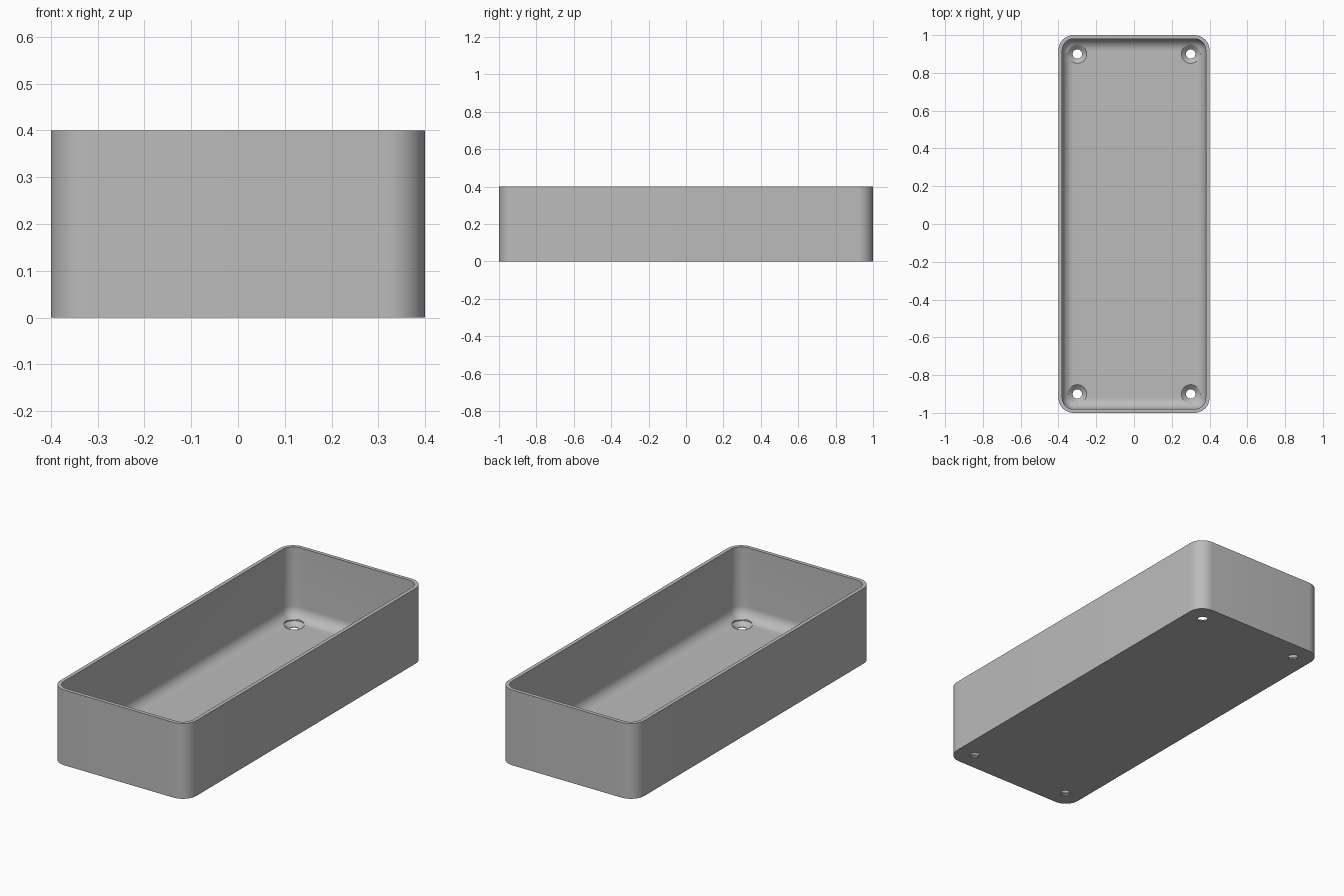
import bpy, bmesh, math

cube = bpy.data.objects.get("Cube")
if cube:
    bpy.data.objects.remove(cube)

HALF_X, HALF_Y, HEIGHT = 0.4, 1.0, 0.4
WALL, FLOOR = 0.02, 0.025
CORNER = 0.08
FILLET = CORNER - WALL

grey = bpy.data.materials.new("plain grey")
grey.use_nodes = True
grey.diffuse_color = (0.5, 0.5, 0.5, 1)
grey.node_tree.nodes["Principled BSDF"].inputs["Base Color"].default_value = (0.5, 0.5, 0.5, 1)


def rounded_ring(bm, inset, z, steps=12):
    """Rounded rectangle, sharing its corner centres with the outer wall."""
    radius = CORNER - inset
    ring = []
    for k, (sx, sy) in enumerate([(1, 1), (-1, 1), (-1, -1), (1, -1)]):
        for i in range(steps + 1):
            a = math.pi / 2 * (k + i / steps)
            ring.append(bm.verts.new((sx * (HALF_X - CORNER) + radius * math.cos(a),
                                      sy * (HALF_Y - CORNER) + radius * math.sin(a), z)))
    return ring


def loft(bm, rings):
    """Closed solid through a stack of rings."""
    for a, b in zip(rings, rings[1:]):
        for i in range(len(a)):
            j = (i + 1) % len(a)
            bm.faces.new((a[i], a[j], b[j], b[i]))
    bm.faces.new(rings[0][::-1])
    bm.faces.new(rings[-1])


def finish(bm, name):
    bmesh.ops.remove_doubles(bm, verts=bm.verts, dist=0.0001)
    bmesh.ops.recalc_face_normals(bm, faces=bm.faces)
    mesh = bpy.data.meshes.new(name)
    bm.to_mesh(mesh)
    bm.free()
    mesh.materials.append(grey)
    obj = bpy.data.objects.new(name, mesh)
    bpy.context.collection.objects.link(obj)
    return obj


# Open tray: outer wall, rim, inner wall and a rounded edge down to the floor
bm = bmesh.new()
rings = [rounded_ring(bm, 0, 0), rounded_ring(bm, 0, HEIGHT), rounded_ring(bm, WALL, HEIGHT)]
for i in range(11):
    t = math.pi / 2 * i / 10
    rings.append(rounded_ring(bm, WALL + FILLET * (1 - math.cos(t)),
                              FLOOR + FILLET * (1 - math.sin(t))))
loft(bm, rings)
tray = finish(bm, "tray")

# Countersunk screw holes near the corners
bm = bmesh.new()
profile = [(0.025, -0.05), (0.025, 0.003), (0.05, FLOOR + 0.0005), (0.05, 0.15)]
for x in (-0.3, 0.3):
    for y in (-0.9, 0.9):
        loft(bm, [[bm.verts.new((x + r * math.cos(a), y + r * math.sin(a), z))
                   for a in (math.tau * i / 40 for i in range(40))] for r, z in profile])
cutter = finish(bm, "screw_hole_cutter")
cutter.hide_render = True

cut = tray.modifiers.new("screw holes", 'BOOLEAN')
cut.operation = 'DIFFERENCE'
cut.solver = 'EXACT'
cut.object = cutter

for obj in bpy.context.selected_objects:
    obj.select_set(False)
tray.select_set(True)
bpy.context.view_layer.objects.active = tray
bpy.ops.object.modifier_apply(modifier=cut.name)
bpy.data.objects.remove(cutter)
bpy.ops.object.shade_smooth_by_angle(angle=math.radians(35))
